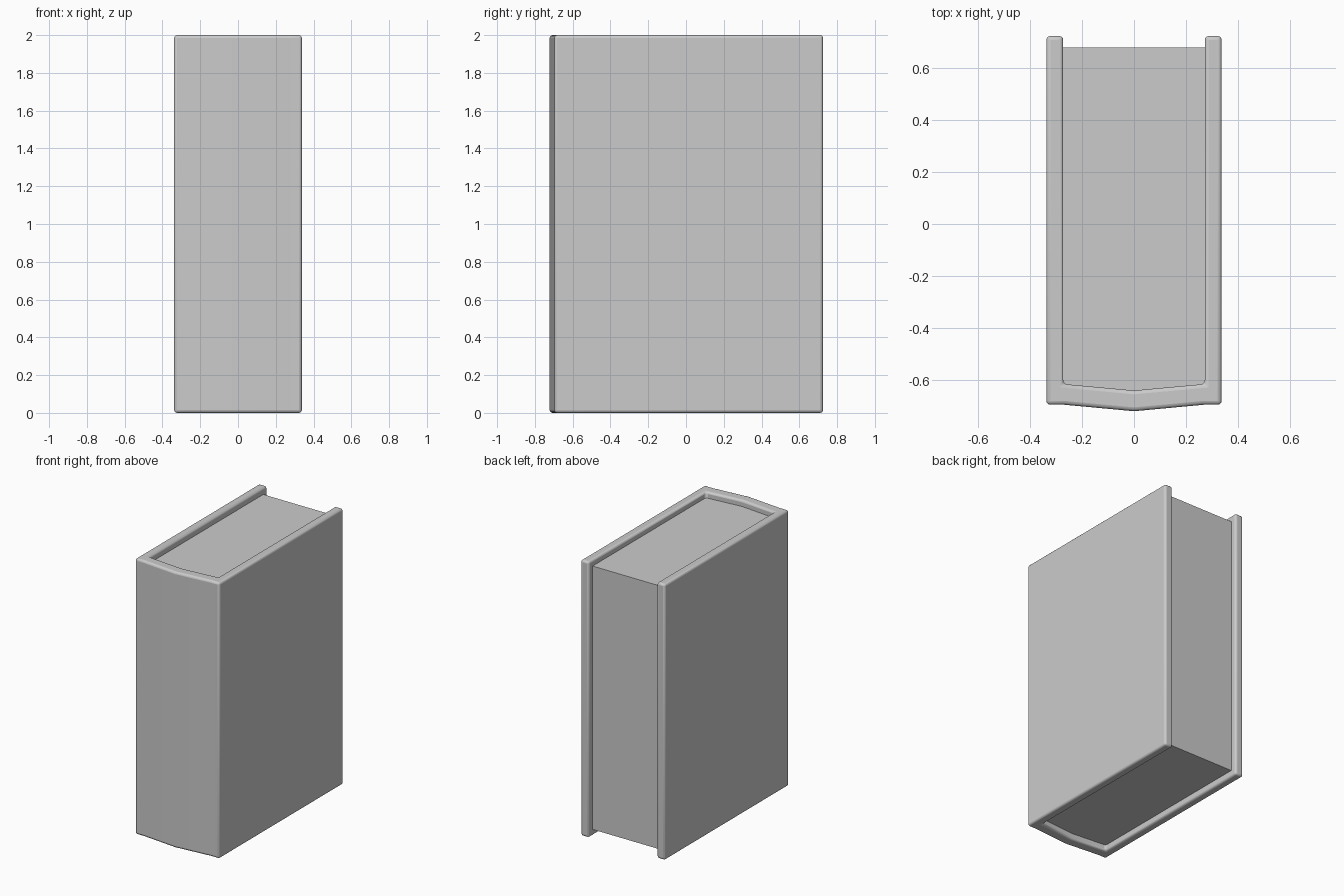
import bpy, bmesh

if "Cube" in bpy.data.objects:
    bpy.data.objects.remove(bpy.data.objects["Cube"])


def extrude_profile(name, points, z0, z1):
    """Extrude a closed top-view outline between two heights."""
    bm = bmesh.new()
    face = bm.faces.new([bm.verts.new((x, y, z0)) for x, y in points])
    top = bmesh.ops.extrude_face_region(bm, geom=[face])
    verts = [g for g in top["geom"] if isinstance(g, bmesh.types.BMVert)]
    bmesh.ops.translate(bm, verts=verts, vec=(0, 0, z1 - z0))
    bmesh.ops.recalc_face_normals(bm, faces=bm.faces)
    mesh = bpy.data.meshes.new(name)
    bm.to_mesh(mesh)
    bm.free()
    obj = bpy.data.objects.new(name, mesh)
    bpy.context.collection.objects.link(obj)
    return obj


def mirrored(half, centre):
    """Right half outline, centre point, then the left half reversed."""
    return half + [centre] + [(-x, y) for x, y in reversed(half)]


# Cover: two boards joined by a slightly peaked spine
outer = mirrored([(0.338, 0.725), (0.338, -0.697), (0.27, -0.697)], (0, -0.722))
inner = mirrored([(0.273, 0.725), (0.273, -0.617)], (0, -0.642))
cover = extrude_profile("cover", outer + inner[::-1], 0, 2)
bevel = cover.modifiers.new("soft_edges", "BEVEL")
bevel.width = 0.015
bevel.segments = 3
bevel.limit_method = "ANGLE"
bevel.angle_limit = 0.6

# Page block: recessed at top, bottom and fore edge
pages = extrude_profile(
    "pages", mirrored([(0.278, 0.68), (0.278, -0.622)], (0, -0.648)), 0.045, 1.955)

# Smooth rounded edges on the cover
bpy.context.view_layer.objects.active = cover
cover.select_set(True)
bpy.ops.object.shade_smooth_by_angle(angle=0.6)
